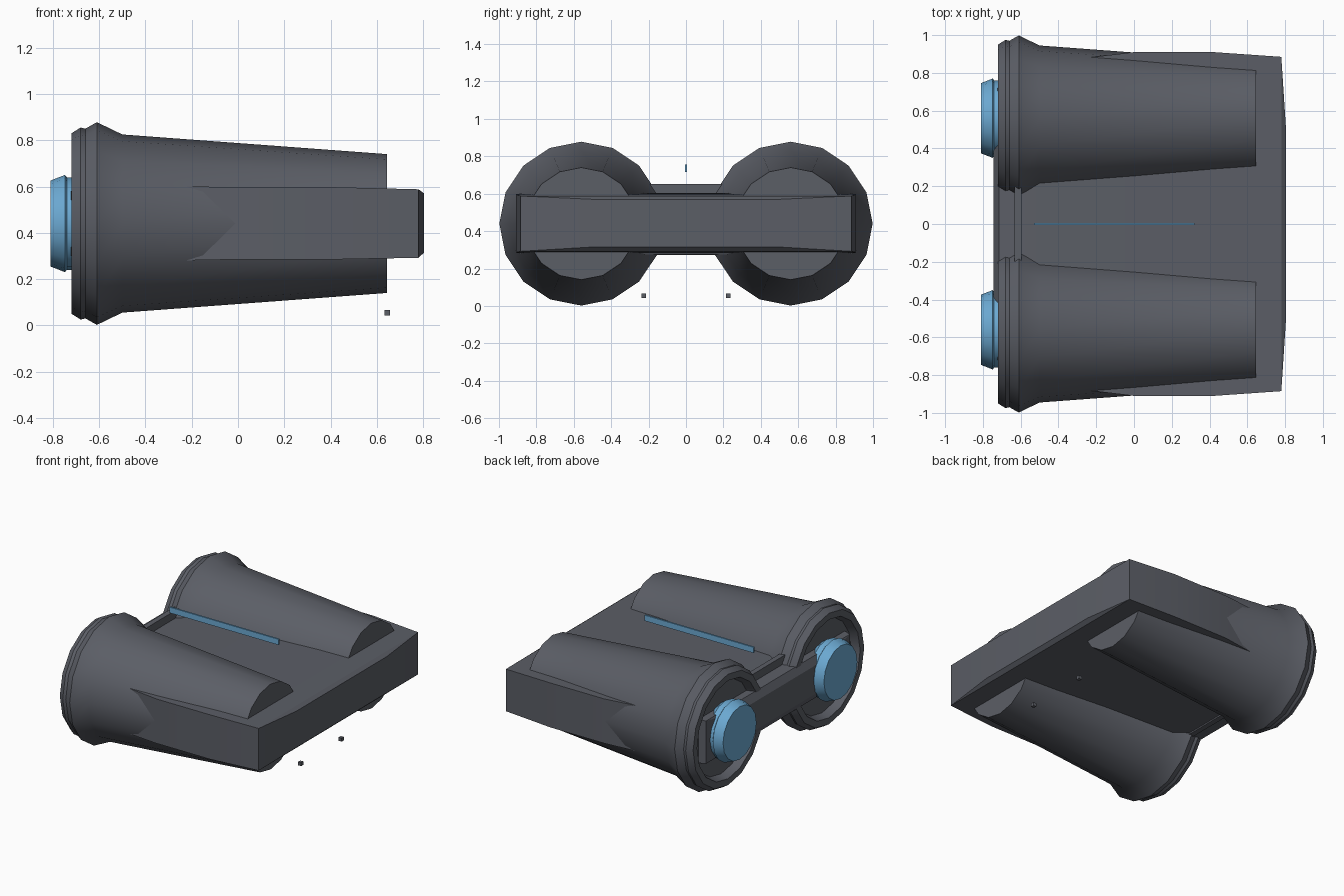
import bpy, bmesh, math

if "Cube" in bpy.data.objects:
    bpy.data.objects.remove(bpy.data.objects["Cube"])


def material(name, rgb):
    m = bpy.data.materials.new(name)
    m.diffuse_color = (*rgb, 1)
    m.use_nodes = True
    m.node_tree.nodes["Principled BSDF"].inputs["Base Color"].default_value = m.diffuse_color
    return m


GREY = material("dark grey", (0.105, 0.112, 0.133))
BLUE = material("lens blue", (0.15, 0.40, 0.65))


def finish(name, bm, mat, smooth=None):
    bmesh.ops.remove_doubles(bm, verts=bm.verts, dist=1e-5)
    bmesh.ops.recalc_face_normals(bm, faces=bm.faces)
    me = bpy.data.meshes.new(name)
    bm.to_mesh(me)
    bm.free()
    me.materials.append(mat)
    ob = bpy.data.objects.new(name, me)
    bpy.context.collection.objects.link(ob)
    if smooth:
        bpy.ops.object.select_all(action='DESELECT')
        ob.select_set(True)
        bpy.context.view_layer.objects.active = ob
        bpy.ops.object.shade_smooth_by_angle(angle=math.radians(smooth))
    return ob


def loft(name, rings, mat, smooth=None):
    """Skin a list of closed rings and cap both ends."""
    bm = bmesh.new()
    vs = [[bm.verts.new(p) for p in ring] for ring in rings]
    n = len(vs[0])
    for a, b in zip(vs, vs[1:]):
        for i in range(n):
            j = (i + 1) % n
            bm.faces.new((a[i], a[j], b[j], b[i]))
    bm.faces.new(vs[0])
    bm.faces.new(vs[-1])
    return finish(name, bm, mat, smooth)


def turned(name, profile, y, mat, sides=16, z=0.44):
    """Revolve (x, radius) points about an axis along x."""
    rings = []
    for x, r in profile:
        angles = [2 * math.pi * i / sides for i in range(sides)]
        rings.append([(x, y + r * math.cos(a), z + r * math.sin(a)) for a in angles])
    return loft(name, rings, mat, 28)


def block(name, x, y, z, mat):
    return loft(name, [[(px, y[0], z[0]), (px, y[1], z[0]),
                        (px, y[1], z[1]), (px, y[0], z[1])] for px in x], mat)


# Twin tapered barrels with flared rims, recessed backs and blue lenses
BARREL = [(0.645, 0.30), (-0.5, 0.385), (-0.61, 0.438), (-0.66, 0.41),
          (-0.68, 0.415), (-0.72, 0.39), (-0.72, 0.345), (-0.665, 0.325)]
LENS = [(-0.66, 0.17), (-0.70, 0.20), (-0.74, 0.20), (-0.748, 0.21), (-0.81, 0.186)]
for side, tag in ((-1, "front"), (1, "rear")):
    turned(tag + "_barrel", BARREL, side * 0.56, GREY)
    turned(tag + "_lens", LENS, side * 0.56, BLUE)
    # Small stud under the muzzle end
    c = side * 0.225
    block(tag + "_stud", (0.633, 0.657), (c - 0.012, c + 0.012), (0.043, 0.067), GREY)

# Wide central body with bulged ends: (x, half width, bottom, top)
STATIONS = [(-0.743, 0.45, 0.34, 0.54), (-0.715, 0.80, 0.29, 0.59), (-0.5, 0.85, 0.275, 0.605),
            (0.0, 0.91, 0.285, 0.597), (0.42, 0.91, 0.285, 0.597),
            (0.78, 0.885, 0.292, 0.588), (0.805, 0.5, 0.315, 0.57)]
loft("central_body", [[(x, -w, lo), (x, w, lo), (x, w, hi), (x, -w, hi)]
                      for x, w, lo, hi in STATIONS], GREY, 20)

# Raised cross bar joining the barrels
block("cross_bar", (-0.632, -0.595), (-0.25, 0.25), (0.272, 0.652), GREY)

# Thin floating sight strip
block("sight_strip", (-0.53, 0.32), (-0.006, 0.006), (0.715, 0.755), BLUE)
